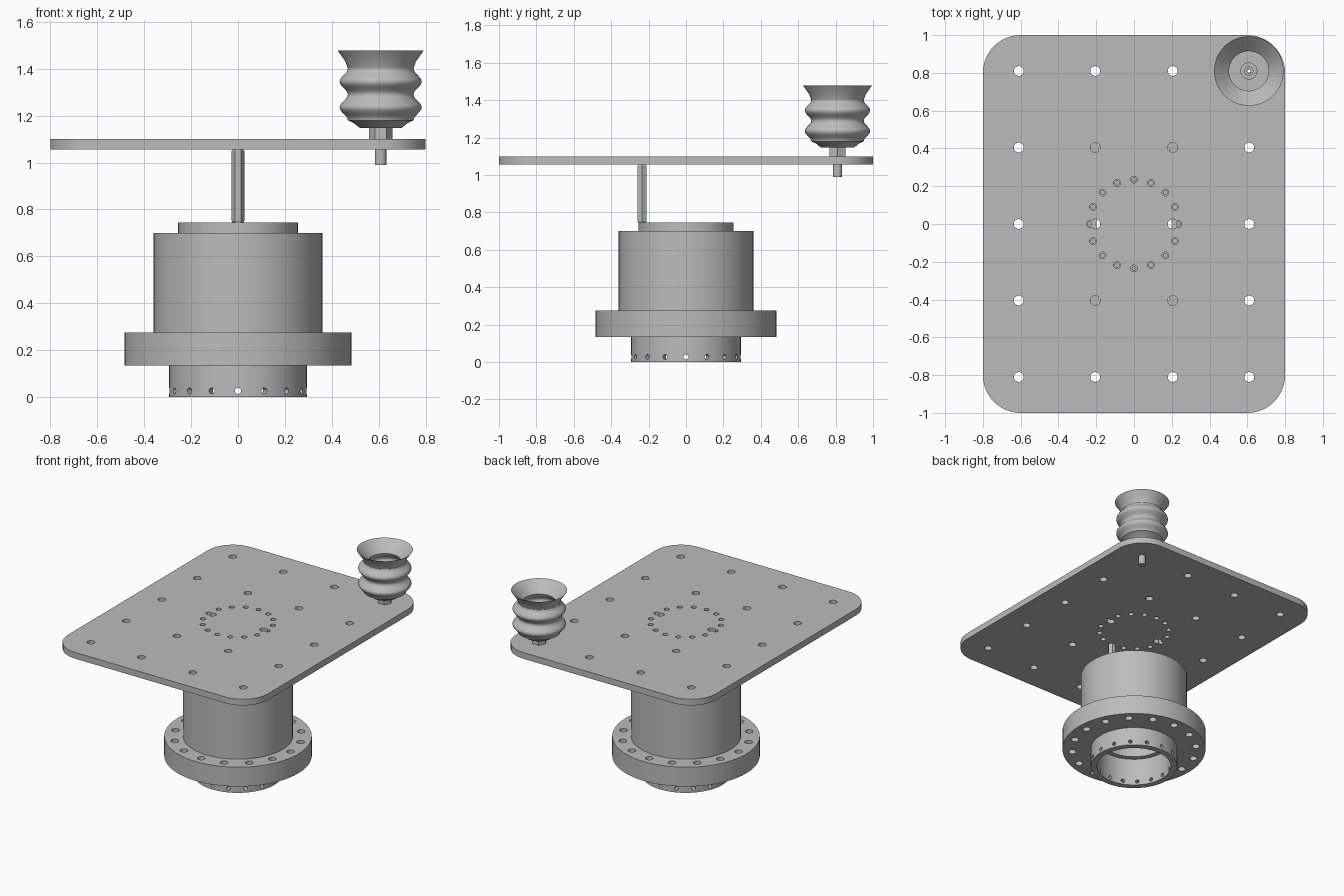
import bpy, bmesh
from math import cos, sin, pi, radians
from mathutils import Matrix, Vector

old = bpy.data.objects.get("Cube")
if old:
    bpy.data.objects.remove(old, do_unlink=True)

grey = bpy.data.materials.new("machined_grey")
grey.use_nodes = True
grey.diffuse_color = (0.5, 0.5, 0.5, 1)
grey.node_tree.nodes["Principled BSDF"].inputs["Base Color"].default_value = grey.diffuse_color


def finish(name, bm):
    bmesh.ops.recalc_face_normals(bm, faces=bm.faces)
    mesh = bpy.data.meshes.new(name)
    bm.to_mesh(mesh)
    bm.free()
    mesh.materials.append(grey)
    obj = bpy.data.objects.new(name, mesh)
    bpy.context.collection.objects.link(obj)
    return obj


def activate(obj):
    bpy.ops.object.select_all(action='DESELECT')
    obj.select_set(True)
    bpy.context.view_layer.objects.active = obj


def smooth(obj):
    activate(obj)
    bpy.ops.object.shade_smooth_by_angle(angle=radians(30))


def lathe(name, profile, centre=(0, 0), sides=64):
    """Spin a closed (radius, height) loop around a vertical axis."""
    bm = bmesh.new()
    rings = []
    for i in range(sides):
        a = 2 * pi * i / sides
        rings.append([bm.verts.new((centre[0] + r * cos(a), centre[1] + r * sin(a), z))
                      for r, z in profile])
    n = len(profile)
    for i in range(sides):
        p, q = rings[i], rings[(i + 1) % sides]
        for j in range(n):
            k = (j + 1) % n
            bm.faces.new((p[j], q[j], q[k], p[k]))
    return finish(name, bm)


def tube(name, outer, inner, z0, z1, **kw):
    return lathe(name, [(outer, z0), (outer, z1), (inner, z1), (inner, z0)], **kw)


def drill(obj, radius, depth, places):
    """Cut round holes; each place is a matrix whose z axis is the hole axis."""
    bm = bmesh.new()
    for m in places:
        bmesh.ops.create_cone(bm, cap_ends=True, segments=20, radius1=radius,
                              radius2=radius, depth=depth, matrix=m)
    cutter = finish("drill_cutter", bm)
    cutter.hide_render = True
    mod = obj.modifiers.new("holes", 'BOOLEAN')
    mod.operation = 'DIFFERENCE'
    mod.solver = 'EXACT'
    mod.object = cutter
    activate(obj)
    bpy.ops.object.modifier_apply(modifier=mod.name)
    bpy.data.objects.remove(cutter, do_unlink=True)


def bolt_circle(radius, z, count=16):
    return [Matrix.Translation((radius * cos(2 * pi * i / count),
                                radius * sin(2 * pi * i / count), z)) for i in range(count)]


# Mounting plate with rounded corners
bm = bmesh.new()
corner = 0.2
outline = []
for q, (sx, sy) in enumerate([(1, 1), (-1, 1), (-1, -1), (1, -1)]):
    for s in range(13):
        a = (q + s / 12) * pi / 2
        outline.append(bm.verts.new((sx * (0.8 - corner) + corner * cos(a),
                                     sy * (1 - corner) + corner * sin(a), 1.055)))
face = bm.faces.new(outline)
top = bmesh.ops.extrude_face_region(bm, geom=[face])
bmesh.ops.translate(bm, vec=Vector((0, 0, 0.045)),
                    verts=[g for g in top["geom"] if isinstance(g, bmesh.types.BMVert)])
plate = finish("mounting_plate", bm)
grid = [Matrix.Translation((x, y, 1.08)) for x in (-0.61, -0.205, 0.205, 0.61)
        for y in (-0.81, -0.405, 0, 0.405, 0.81)]
drill(plate, 0.026, 0.2, grid)
drill(plate, 0.018, 0.2, bolt_circle(0.235, 1.08))
smooth(plate)

# Base ring with radial holes
base = tube("base_ring", 0.293, 0.25, 0, 0.135)
drill(base, 0.013, 0.2, [Matrix.Rotation(2 * pi * i / 16, 4, 'Z')
                         @ Matrix.Translation((0.28, 0, 0.027))
                         @ Matrix.Rotation(pi / 2, 4, 'Y') for i in range(16)])
smooth(base)

# Flange with bolt holes
flange = tube("flange", 0.484, 0.25, 0.135, 0.275)
drill(flange, 0.026, 0.4, bolt_circle(0.42, 0.2))
smooth(flange)

# Housing, stepped bore and top cap
smooth(tube("housing", 0.36, 0.215, 0.275, 0.70))
smooth(tube("bore_lip", 0.25, 0.215, 0.20, 0.275))
cap = tube("output_cap", 0.255, 0.2, 0.70, 0.745)
drill(cap, 0.011, 0.07, bolt_circle(0.235, 0.745))
smooth(cap)

# Hexagonal standoff with chamfered ends
lathe("standoff", [(0.023, 0.745), (0.027, 0.751), (0.027, 1.049), (0.023, 1.055),
                   (0.01, 1.055), (0.01, 0.745)], centre=(0, -0.235), sides=6)

# Bellows suction cup
cup_at = (0.608, 0.81)
waves = [(0.1575 + 0.0175 * cos(2 * pi * (1.18 + 0.22 * t / 24 - 1.235) / 0.11),
          1.18 + 0.22 * t / 24) for t in range(25)]
outer = [(0.09, 1.148), (0.115, 1.168)] + waves + [(0.15, 1.43), (0.184, 1.478)]
inner = [(0.145, 1.44)] + [(r - 0.035, z) for r, z in reversed(waves)]
smooth(lathe("suction_cup", outer + inner + [(0.012, 1.18), (0.012, 1.148)], centre=cup_at))

# Cup fitting: inner collar, hex nut and threaded stem
smooth(tube("fitting_collar", 0.045, 0.01, 1.175, 1.195, centre=cup_at, sides=32))
tube("fitting_nut", 0.05, 0.01, 1.10, 1.149, centre=cup_at, sides=6)
smooth(tube("fitting_stem", 0.024, 0.01, 0.99, 1.21, centre=cup_at, sides=32))
